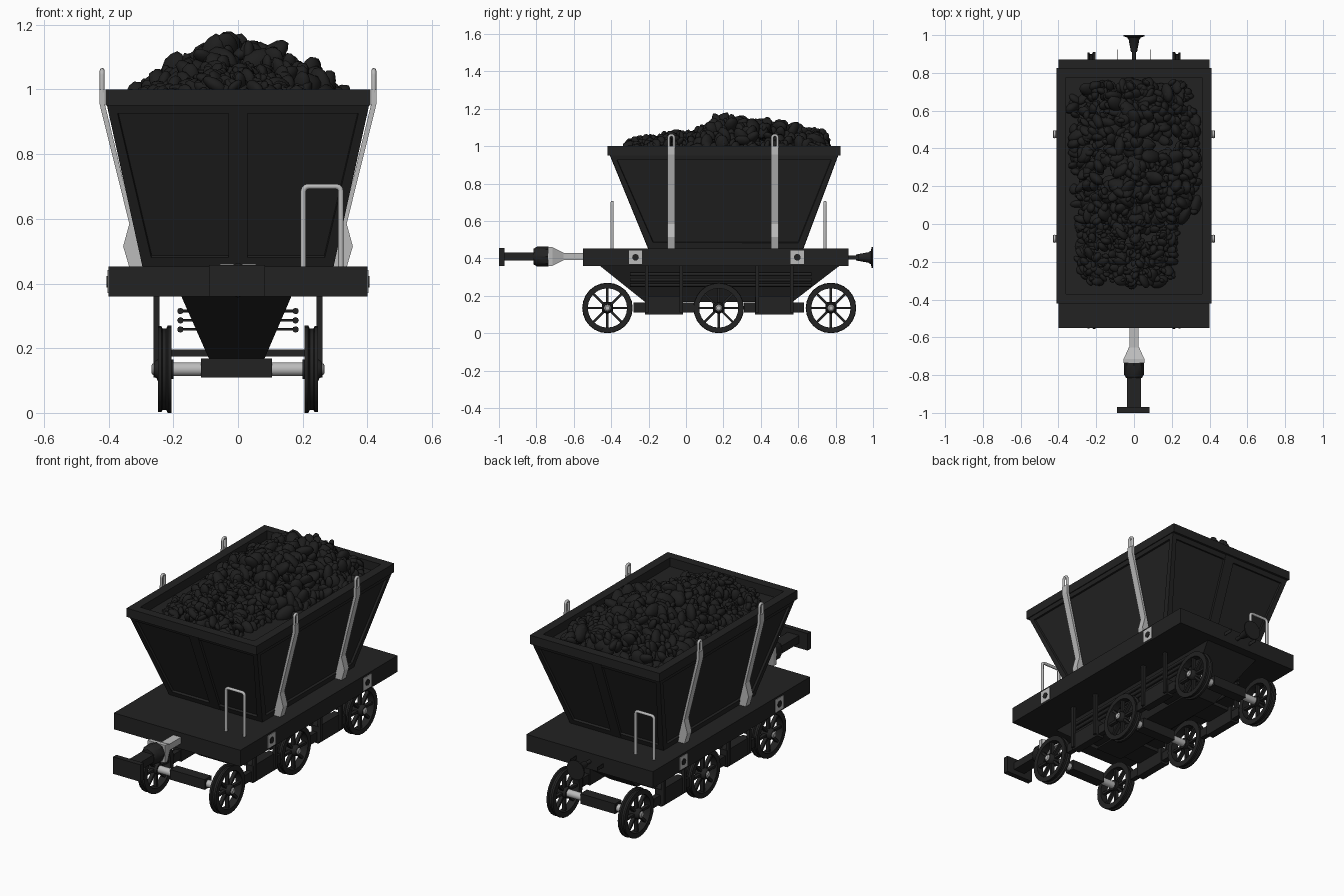
import bpy, bmesh, math, random
from mathutils import Matrix, Vector, Euler

if "Cube" in bpy.data.objects:
    bpy.data.objects.remove(bpy.data.objects["Cube"])

random.seed(4)


def material(name, v):
    m = bpy.data.materials.new(name)
    m.diffuse_color = (v, v, v, 1)
    m.use_nodes = True
    m.node_tree.nodes["Principled BSDF"].inputs["Base Color"].default_value = m.diffuse_color
    return m


DARK, COAL, STEEL = material("dark_iron", 0.016), material("coal", 0.013), material("steel", 0.5)


def finish(name, bm, mat=DARK, smooth=False):
    bmesh.ops.recalc_face_normals(bm, faces=bm.faces)
    me = bpy.data.meshes.new(name)
    bm.to_mesh(me)
    bm.free()
    me.materials.append(mat)
    if smooth:
        me.polygons.foreach_set("use_smooth", [True] * len(me.polygons))
        me.set_sharp_from_angle(angle=math.radians(40))
    ob = bpy.data.objects.new(name, me)
    bpy.context.collection.objects.link(ob)
    return ob


def loft(name, r0, z0, r1, z1, mat=DARK, inset=0, depth=0):
    """Block between two rectangles (x0, x1, y0, y1); sides can be panelled."""
    bm = bmesh.new()
    rings = [[bm.verts.new(p) for p in ((a, c, z), (b, c, z), (b, d, z), (a, d, z))]
             for (a, b, c, d), z in ((r0, z0), (r1, z1))]
    bm.faces.new(rings[0][::-1])
    bm.faces.new(rings[1])
    sides = [bm.faces.new((rings[0][i], rings[0][(i + 1) % 4], rings[1][(i + 1) % 4], rings[1][i]))
             for i in range(4)]
    if inset:
        bm.normal_update()
        bmesh.ops.inset_individual(bm, faces=sides, thickness=inset)
        for f in sides:
            bmesh.ops.inset_individual(bm, faces=[f], thickness=0.003, depth=depth)
    return finish(name, bm, mat)


def box(name, x0, x1, y0, y1, z0, z1, mat=DARK):
    x0, x1 = min(x0, x1), max(x0, x1)
    return loft(name, (x0, x1, y0, y1), z0, (x0, x1, y0, y1), z1, mat)


def prism(name, pts, y0, y1, mat=DARK):
    """Extrude an x-z outline along y."""
    bm = bmesh.new()
    a, b = ([bm.verts.new((x, y, z)) for x, z in pts] for y in (y0, y1))
    bm.faces.new(a)
    bm.faces.new(b[::-1])
    for i in range(len(pts)):
        j = (i + 1) % len(pts)
        bm.faces.new((a[i], b[i], b[j], a[j]))
    return finish(name, bm, mat)


def lathe_bm(pts, centre, axis, seg, closed=False):
    """Turn (radius, position along axis) points about an x or y axis."""
    bm = bmesh.new()
    rings = []
    for r, t in pts:
        ring = []
        for i in range(seg):
            a = 2 * math.pi * i / seg
            c, s = r * math.cos(a), r * math.sin(a)
            ring.append(bm.verts.new(Vector(centre) + Vector((t, c, s) if axis == "x" else (c, t, s))))
        rings.append(ring)
    n = len(rings)
    for k in range(n if closed else n - 1):
        p, q = rings[k], rings[(k + 1) % n]
        for i in range(seg):
            j = (i + 1) % seg
            bm.faces.new((p[i], p[j], q[j], q[i]))
    if not closed:
        bm.faces.new(rings[0])
        bm.faces.new(rings[-1])
    return bm


def lathe(name, pts, centre, axis, seg=16, mat=DARK):
    return finish(name, lathe_bm(pts, centre, axis, seg), mat, True)


def tube(name, pts, r, mat=STEEL):
    cu = bpy.data.curves.new(name, "CURVE")
    cu.dimensions = "3D"
    cu.bevel_depth, cu.bevel_resolution, cu.use_fill_caps = r, 2, True
    sp = cu.splines.new("POLY")
    sp.points.add(len(pts) - 1)
    for p, co in zip(sp.points, pts):
        p.co = (*co, 1)
    cu.materials.append(mat)
    bpy.context.collection.objects.link(bpy.data.objects.new(name, cu))


# Deck, hopper body with recessed panels, and end ribs
box("deck", -0.4, 0.4, -0.55, 0.87, 0.36, 0.453)
loft("hopper", (-0.295, 0.295, -0.2, 0.625), 0.45, (-0.405, 0.405, -0.405, 0.812), 0.95, DARK, 0.042, -0.012)
loft("front_rib", (-0.03, 0.03, -0.202, -0.15), 0.45, (-0.03, 0.03, -0.407, -0.35), 0.95)
loft("back_rib", (-0.03, 0.03, 0.58, 0.627), 0.45, (-0.03, 0.03, 0.76, 0.814), 0.95)

# Rim around the hopper mouth
for s in (1, -1):
    box("rim_side", s * 0.36, s * 0.41, -0.42, 0.825, 0.95, 1.0)
box("rim_front", -0.36, 0.36, -0.42, -0.37, 0.95, 1.0)
box("rim_back", -0.36, 0.36, 0.775, 0.825, 0.95, 1.0)

# Coal: copies of one ball, squashed and roughened; large heap behind, small heap in front
ball = bmesh.new()
bmesh.ops.create_icosphere(ball, subdivisions=2, radius=1)
ball.verts.index_update()
ball_co = [v.co.copy() for v in ball.verts]
ball_faces = [[v.index for v in f.verts] for f in ball.faces]
ball.free()
verts, faces = [], []


def heap(count, cx, hw, y0, y1, yp, base, peak, size):
    for _ in range(count):
        u, y = random.uniform(-1, 1), random.uniform(y0, y1)
        v = (y - yp) / ((y1 - yp) if y > yp else (yp - y0))
        if abs(u) ** 4 + abs(v) ** 4 > 1.3:
            continue
        top = base + peak * (1 - abs(u) ** 1.7) * (1 - 0.5 * v * v)
        r = size * random.choice((0.7, 0.9, 1.0, 1.35))
        z = max(top - r * random.uniform(-0.1, 1.8), 0.945)
        m = (Matrix.Translation((cx + u * hw, y, z))
             @ Euler([random.uniform(0, 6.28) for _ in range(3)]).to_matrix().to_4x4()
             @ Matrix.Diagonal((r * 1.4, r * 0.95, r * 0.65, 1)))
        n = len(verts)
        verts.extend(m @ (co * random.uniform(0.95, 1.05)) for co in ball_co)
        faces.extend([i + n for i in f] for f in ball_faces)


heap(620, 0.0, 0.33, 0.02, 0.75, 0.2, 0.96, 0.175, 0.031)
heap(520, -0.035, 0.26, -0.315, 0.2, 0.0, 0.955, 0.115, 0.023)
coal = bpy.data.meshes.new("coal_lumps")
coal.from_pydata(verts, [], faces)
coal.polygons.foreach_set("use_smooth", [True] * len(faces))
coal.materials.append(COAL)
bpy.context.collection.objects.link(bpy.data.objects.new("coal_lumps", coal))

# Steel side straps with a looped top, and deck side plates
for s in (1, -1):
    for y in (-0.078, 0.475):
        out = [(0.29, 0.45), (0.336, 0.45), (0.355, 0.515), (0.336, 0.585), (0.428, 0.955),
               (0.428, 1.0), (0.413, 1.0), (0.413, 0.96)]
        prism("side_strap", [(s * x, z) for x, z in out], y - 0.02, y + 0.02, STEEL)
        arc = [(s * 0.42, y - 0.014 * math.cos(a), 1.045 + 0.014 * math.sin(a))
               for a in [math.pi * i / 8 for i in range(9)]]
        tube("strap_loop", [(s * 0.42, y - 0.014, 0.99)] + arc + [(s * 0.42, y + 0.014, 0.99)], 0.0075)
    for y in (-0.27, 0.595):
        box("deck_side_plate", s * 0.395, s * 0.403, y - 0.035, y + 0.035, 0.37, 0.442, STEEL)
        lathe("plate_bolt", [(0.018, s * 0.4), (0.018, s * 0.406)], (0, y, 0.406), "x", 12)

# Hand rails at opposite corners
for s, y in ((1, -0.395), (-1, 0.743)):
    x0, x1, zt, r = 0.202, 0.318, 0.7, 0.015
    pts = [(x0, 0.44)]
    for cx, a0 in ((x0 + r, 180), (x1 - r, 90)):
        pts += [(cx + r * math.cos(math.radians(a0 - 30 * i)), zt - r + r * math.sin(math.radians(a0 - 30 * i)))
                for i in range(4)]
    pts.append((x1, 0.44))
    tube("hand_rail", [(s * x, y, z) for x, z in pts], 0.0085)

# Lower discharge hopper with rods along each side
loft("lower_hopper", (-0.09, 0.082, -0.22, 0.57), 0.168, (-0.175, 0.165, -0.46, 0.82), 0.36)
for s in (1, -1):
    for z in (0.315, 0.286, 0.258):
        tube("side_rod", [(s * 0.178, -0.3, z), (s * 0.178, 0.67, z)], 0.01, DARK)
        for y in (-0.27, 0.2, 0.64):
            tube("rod_stay", [(s * 0.1, y, z), (s * 0.18, y, z)], 0.004, DARK)

# Wheel sets: spoked wheels, axles and axle blocks
for y in (-0.42, 0.175, 0.775):
    c = (0, y, 0.135)
    lathe("axle", [(0.021, -0.2), (0.021, 0.2)], c, "x", 16, STEEL)
    box("axle_block", -0.115, 0.105, y - 0.03, y + 0.03, 0.11, 0.168)
    for s in (1, -1):
        prof = [(0.105, 0.205), (0.135, 0.205), (0.135, 0.217), (0.126, 0.222),
                (0.126, 0.233), (0.133, 0.237), (0.133, 0.247), (0.105, 0.247)]
        wb = lathe_bm([(r, s * t) for r, t in prof], c, "x", 24, True)
        for i in range(8):
            m = (Matrix.Translation((s * 0.227, y, 0.135)) @ Matrix.Rotation(math.radians(45 * i), 4, "X")
                 @ Matrix.Translation((0, 0, 0.064)) @ Matrix.Diagonal((0.02, 0.013, 0.096, 1)))
            bmesh.ops.create_cube(wb, size=1, matrix=m)
        finish("wheel", wb, DARK, True)
        lathe("wheel_hub", [(0.03, s * 0.2), (0.03, s * 0.25), (0.022, s * 0.26)], c, "x")
        lathe("hub_cap", [(0.018, s * 0.25), (0.018, s * 0.263), (0.012, s * 0.268)], c, "x", 16, STEEL)

# Underframe between the wheels
for y0 in (-0.22, 0.37):
    box("cross_bar", -0.215, 0.215, y0 + 0.02, y0 + 0.18, 0.175, 0.196)
    for s in (1, -1):
        box("side_weight", s * 0.205, s * 0.25, y0, y0 + 0.205, 0.1, 0.196)
        box("side_bar", s * 0.21, s * 0.24, y0 - 0.06, y0 + 0.262, 0.112, 0.163)
        for y in (y0 + 0.01, y0 + 0.195):
            box("frame_post", s * 0.243, s * 0.262, y - 0.009, y + 0.009, 0.11, 0.365)

# Front coupler: steel shank flaring into a dark bar with a cross plate
box("coupler_shank", -0.025, 0.025, -0.665, -0.54, 0.392, 0.428, STEEL)
loft("coupler_flare", (-0.028, 0.028, 0.39, 0.43), 0.655, (-0.055, 0.055, 0.36, 0.46), 0.715, STEEL
     ).matrix_world = Matrix.Translation((0, 0, 0)) @ Matrix(((1, 0, 0, 0), (0, 0, -1, 0), (0, 1, 0, 0), (0, 0, 0, 1)))
box("coupler_collar", -0.055, 0.055, -0.737, -0.714, 0.36, 0.46, STEEL)
lathe("coupler_socket", [(0.054, -0.735), (0.054, -0.795), (0.042, -0.815)], (0, 0, 0.41), "y", 8)
box("coupler_bar", -0.036, 0.036, -0.975, -0.8, 0.388, 0.432)
box("coupler_plate", -0.09, 0.083, -1.0, -0.97, 0.36, 0.457)

# Back coupler with two thin guide fins
lathe("back_buffer", [(0.01, 0.86), (0.01, 0.91), (0.016, 0.91), (0.028, 0.975), (0.036, 0.988),
                      (0.055, 0.993), (0.055, 1.0)], (0, 0, 0.405), "y", 20)
for s in (1, -1):
    box("guide_fin", s * 0.084, s * 0.087, 0.865, 0.925, 0.395, 0.415)
